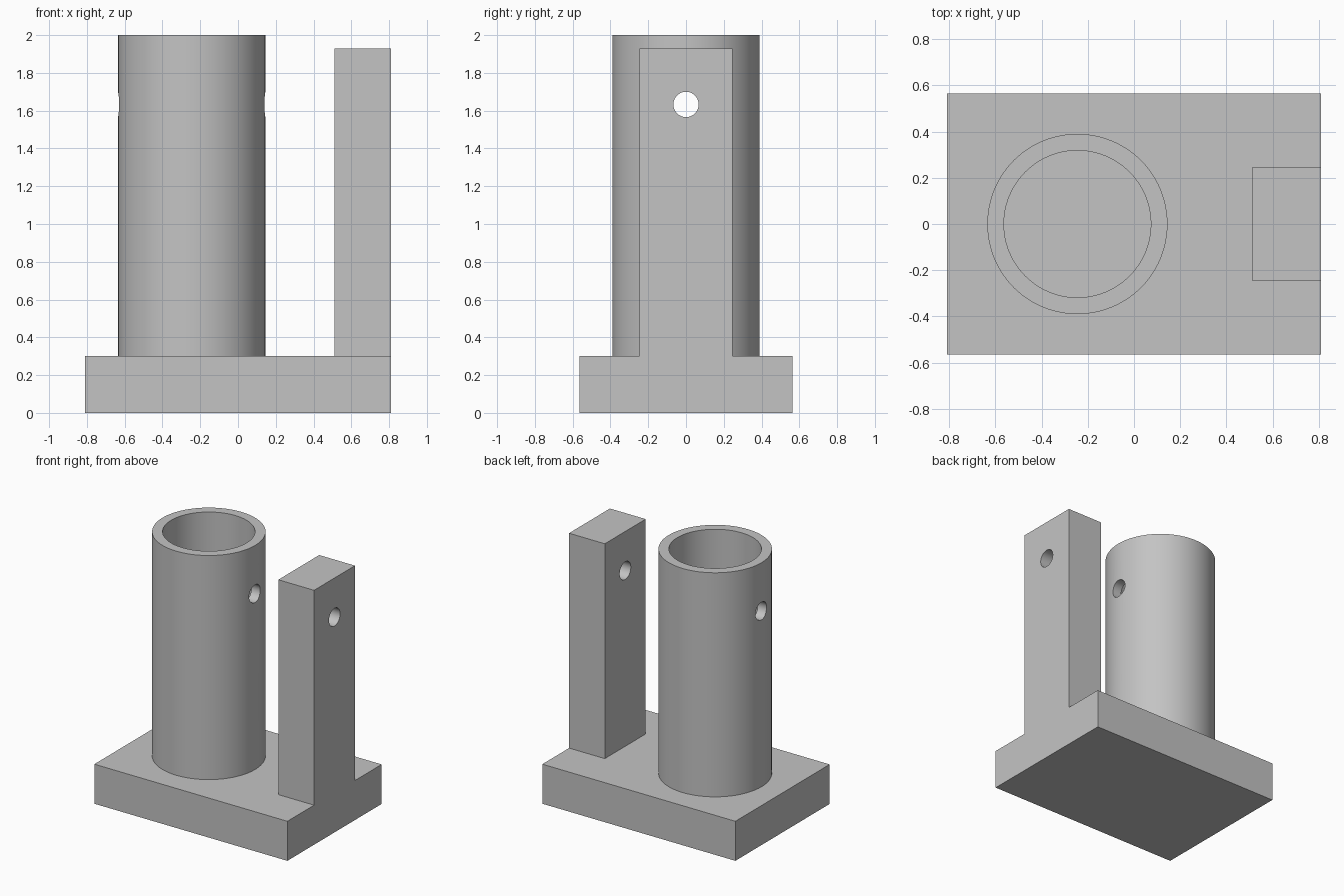
import bpy
import math

cube = bpy.data.objects.get("Cube")
if cube:
    bpy.data.objects.remove(cube, do_unlink=True)

grey = bpy.data.materials.new("plain_grey")
grey.use_nodes = True
colour = (0.55, 0.55, 0.55, 1)
grey.diffuse_color = colour
grey.node_tree.nodes["Principled BSDF"].inputs["Base Color"].default_value = colour

BASE_TOP, TUBE_X, HOLE_Z = 0.3, -0.245, 1.633


def finish(name):
    obj = bpy.context.object
    obj.name = name
    obj.data.materials.append(grey)
    return obj


def box(name, x0, x1, half_y, z0, z1):
    bpy.ops.mesh.primitive_cube_add(size=1, location=((x0 + x1) / 2, 0, (z0 + z1) / 2))
    bpy.context.object.scale = (x1 - x0, 2 * half_y, z1 - z0)
    bpy.ops.object.transform_apply(location=False, rotation=False, scale=True)
    return finish(name)


def cylinder(name, radius, depth, location, rotation=(0, 0, 0), sides=96):
    bpy.ops.mesh.primitive_cylinder_add(vertices=sides, radius=radius, depth=depth,
                                        location=location, rotation=rotation)
    return finish(name)


def combine(obj, other, operation):
    mod = obj.modifiers.new(operation.title(), "BOOLEAN")
    mod.operation = operation
    mod.solver = "EXACT"
    mod.object = other
    bpy.ops.object.select_all(action="DESELECT")
    obj.select_set(True)
    bpy.context.view_layer.objects.active = obj
    bpy.ops.object.modifier_apply(modifier=mod.name)


# Base slab with the upright post flush to its end
base = box("base_and_post", -0.81, 0.81, 0.565, 0, BASE_TOP)
post = box("post_helper", 0.51, 0.81, 0.245, 0.1, 1.93)
combine(base, post, "UNION")

# Hollow tube standing on the slab
tube_height = 2 - BASE_TOP
tube = cylinder("tube", 0.39, tube_height, (TUBE_X, 0, BASE_TOP + tube_height / 2))
bore = cylinder("bore_helper", 0.318, 4, (TUBE_X, 0, 1))
combine(tube, bore, "DIFFERENCE")

# Pin hole running through the tube and the post
pin = cylinder("pin_hole_helper", 0.067, 3, (0, 0, HOLE_Z), (0, math.pi / 2, 0), 48)
for part in (base, tube):
    combine(part, pin, "DIFFERENCE")
    bpy.ops.object.shade_smooth_by_angle(angle=math.radians(30))

for helper in (post, bore, pin):
    bpy.data.objects.remove(helper, do_unlink=True)
